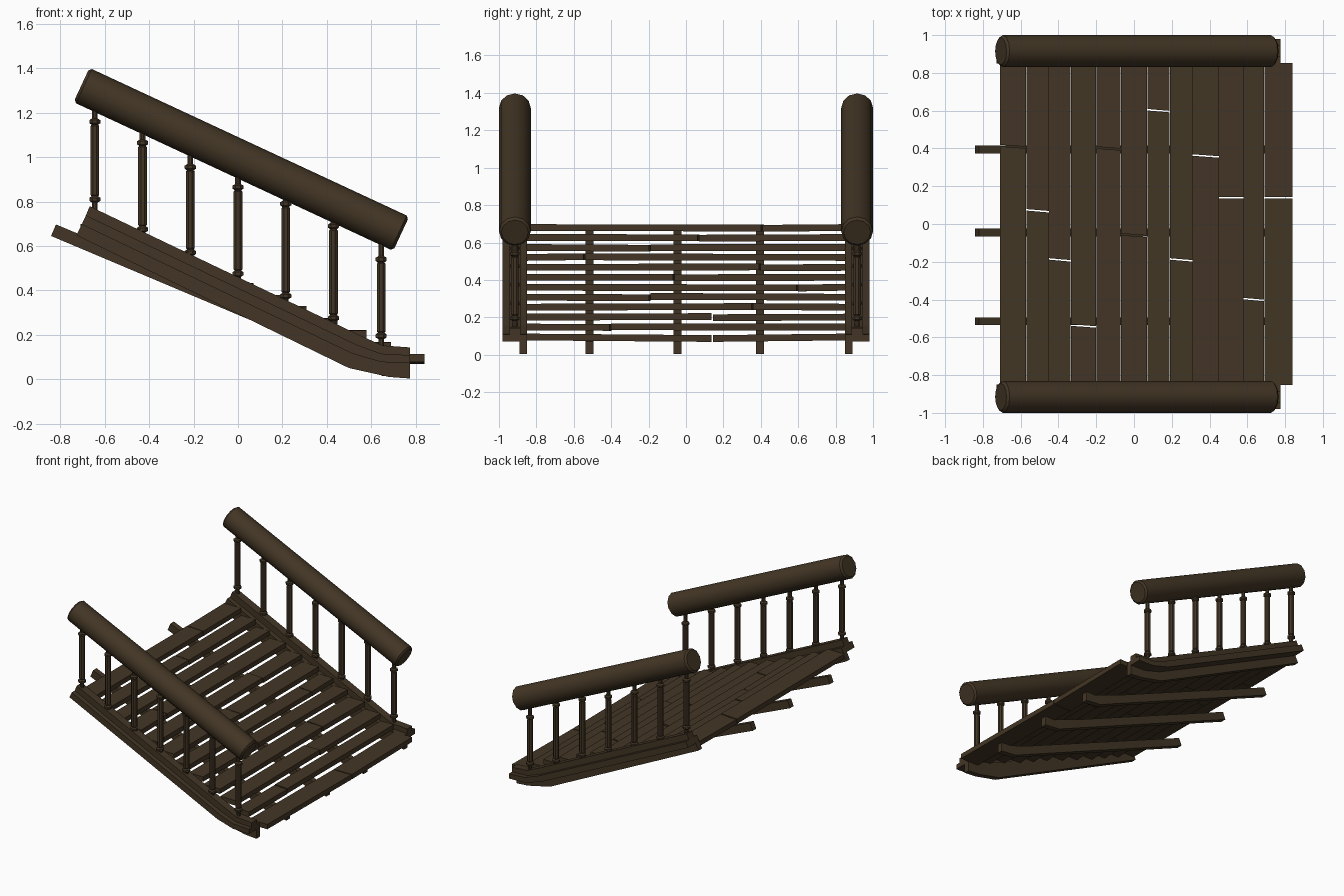
import bpy, bmesh, math, random
from mathutils import Vector, Matrix

if "Cube" in bpy.data.objects:
    bpy.data.objects.remove(bpy.data.objects["Cube"])

random.seed(4)
wood = bpy.data.materials.new("dark_brown_wood")
wood.diffuse_color = (0.055, 0.036, 0.018, 1)
wood.use_nodes = True
wood.node_tree.nodes["Principled BSDF"].inputs["Base Color"].default_value = wood.diffuse_color


def finish(name, bm, smooth=False):
    bmesh.ops.recalc_face_normals(bm, faces=bm.faces)
    me = bpy.data.meshes.new(name)
    bm.to_mesh(me)
    bm.free()
    me.materials.append(wood)
    ob = bpy.data.objects.new(name, me)
    bpy.context.collection.objects.link(ob)
    if smooth:
        bpy.ops.object.select_all(action='DESELECT')
        ob.select_set(True)
        bpy.context.view_layer.objects.active = ob
        bpy.ops.object.shade_smooth_by_angle(angle=math.radians(35))
    return ob


def strip(name, top, bottom, y0, y1):
    """Bent beam: quads between a top and bottom xz path, given a y width."""
    bm = bmesh.new()
    rings = [[bm.verts.new(p) for p in ((t[0], y0, t[1]), (t[0], y1, t[1]),
                                        (b[0], y1, b[1]), (b[0], y0, b[1]))]
             for t, b in zip(top, bottom)]
    for a, b in zip(rings, rings[1:]):
        for i in range(4):
            j = (i + 1) % 4
            bm.faces.new((a[i], a[j], b[j], b[i]))
    bm.faces.new(rings[0])
    bm.faces.new(rings[-1])
    return finish(name, bm)


def lathe(name, profile, sides, matrix, smooth=False):
    """Turned part around local z from (radius, height) points."""
    bm = bmesh.new()
    rings = [[bm.verts.new(matrix @ Vector((r * math.cos(2 * math.pi * k / sides),
                                            r * math.sin(2 * math.pi * k / sides), h)))
              for k in range(sides)] for r, h in profile]
    for a, b in zip(rings, rings[1:]):
        for i in range(sides):
            j = (i + 1) % sides
            bm.faces.new((a[i], a[j], b[j], b[i]))
    bm.faces.new(rings[0])
    bm.faces.new(rings[-1])
    return finish(name, bm, smooth)


# Paths of the stringer layers, from the high end to the low end
cap_top = [(-0.668, 0.779), (0.55, 0.197), (0.65, 0.152), (0.775, 0.143)]
cap_low = [(-0.685, 0.738), (0.535, 0.155), (0.645, 0.115), (0.775, 0.108)]
board_low = [(-0.704, 0.697), (0.515, 0.115), (0.645, 0.077), (0.775, 0.072)]
joist_low = [(-0.728, 0.648), (0.5, 0.05), (0.68, 0.01), (0.775, 0.003)]

# Heights of the lower and upper baluster collars
collars = [(0.81, 1.16), (0.675, 1.065), (0.57, 0.955), (0.475, 0.865),
           (0.375, 0.79), (0.275, 0.69), (0.195, 0.54)]

rail_a, rail_b = Vector((-0.705, 0, 1.325)), Vector((0.735, 0, 0.655))
axis = rail_b - rail_a
L = axis.length
turn = axis.to_track_quat('Z', 'Y').to_matrix().to_4x4()

for s, side in ((-1, "front"), (1, "back")):
    def band(a, b):
        return sorted((s * a, s * b))
    strip(side + "_stringer_cap", cap_top, cap_low, *band(0.885, 0.945))
    strip(side + "_stringer_board", cap_low, board_low, *band(0.85, 0.98))
    strip(side + "_outer_joist", board_low, joist_low, *band(0.85, 0.89))

    # Round handrail with slightly chamfered ends
    place = Matrix.Translation(rail_a + Vector((0, s * 0.915, 0))) @ turn
    lathe(side + "_handrail", [(0.072, 0), (0.085, 0.012), (0.085, L - 0.012), (0.072, L)],
          12, place, True)

    # Turned balusters
    for i, (lo, hi) in enumerate(collars):
        x = -0.645 + 0.215 * i
        foot = 0.42 - 0.478 * x
        head = 0.99 - 0.465 * x
        prof = [(0.014, foot), (0.014, lo - 0.014), (0.027, lo - 0.007), (0.027, lo + 0.007),
                (0.016, lo + 0.014), (0.021, lo + 0.02), (0.021, hi - 0.02), (0.016, hi - 0.014),
                (0.027, hi - 0.007), (0.027, hi + 0.007), (0.014, hi + 0.014), (0.014, head)]
        lathe(f"{side}_baluster_{i + 1}", prof, 8,
              Matrix.Translation((x, s * 0.915, 0)) @ Matrix.Rotation(math.pi / 8, 4, 'Z'))

# Inner joists that stick out at the high end
for i, y in enumerate((-0.515, -0.045, 0.395)):
    strip(f"inner_joist_{i + 1}",
          [(-0.82, 0.697), (0.5, 0.145), (0.69, 0.075), (0.775, 0.07)],
          [(-0.842, 0.645), (0.45, 0.1), (0.65, 0.015), (0.775, 0.003)], y - 0.021, y + 0.021)

# Level tread planks, each broken in two at its own joint
edges = [-0.71, -0.57, -0.45, -0.335, -0.2, -0.07, 0.07, 0.19, 0.31, 0.45, 0.58, 0.69, 0.84]
joints = [0.41, 0.07, -0.19, -0.54, 0.40, -0.06, 0.60, -0.19, 0.36, 0.14, -0.40, 0.14]
for i, joint in enumerate(joints):
    x0, x1 = edges[i] + 0.001, edges[i + 1] - 0.001
    z = 0.68 - 0.0532 * i
    skew = 0 if i in (9, 11) else 0.005
    for s, side in ((-1, "front"), (1, "back")):
        dip = -0.008 if i == 11 else random.uniform(-0.005, 0.005)
        bm = bmesh.new()
        bmesh.ops.create_cube(bm, size=1)
        for v in bm.verts:
            inner = v.co.y * s < 0
            sx = 1 if v.co.x > 0 else -1
            h = v.co.z * 0.036
            v.co.x = x1 if sx > 0 else x0
            v.co.y = joint + s * 0.004 - sx * skew if inner else s * 0.853
            v.co.z = z + h + (dip if inner else 0)
        finish(f"plank_{i + 1}_{side}", bm)
